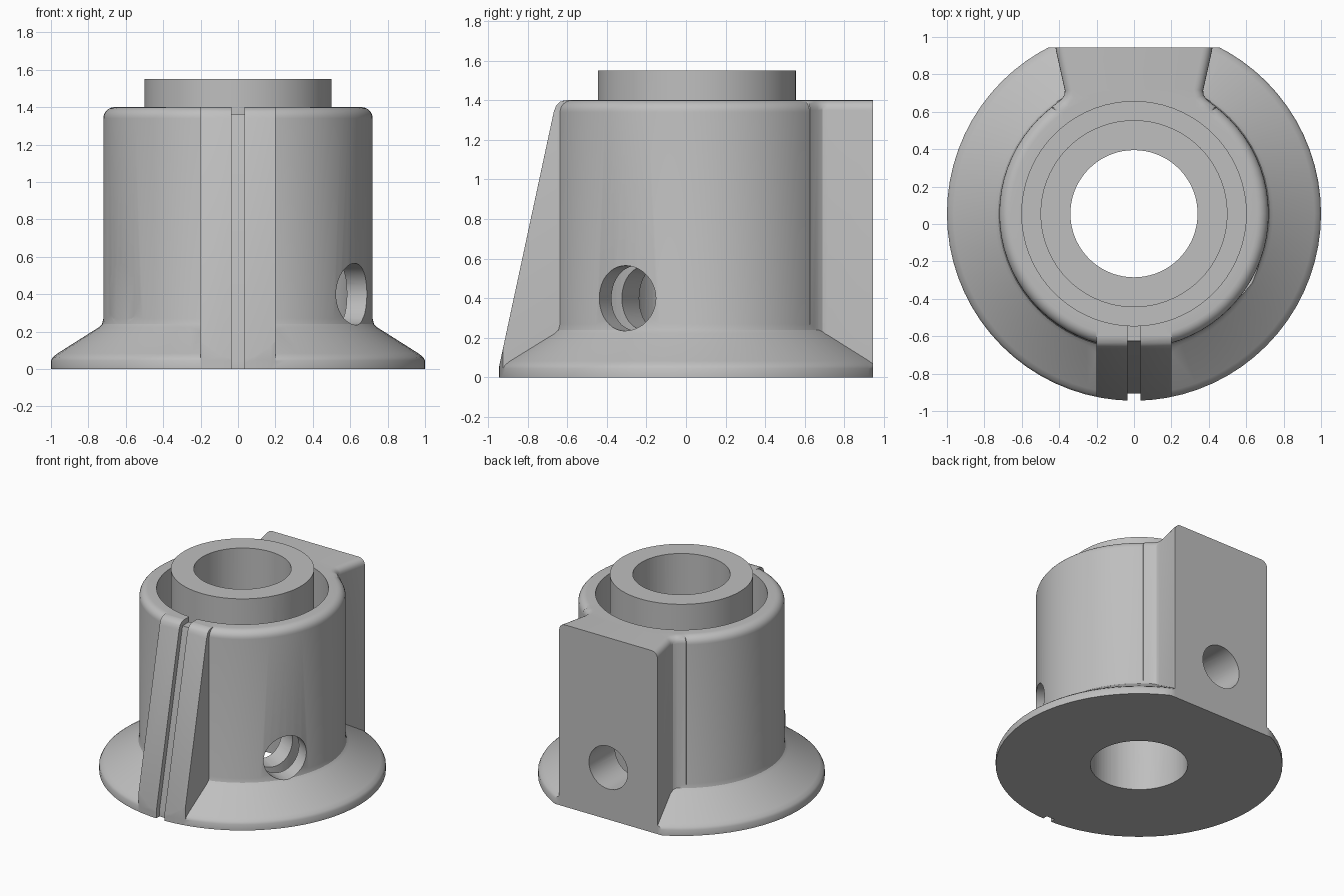
import bpy, bmesh
from math import pi, sin, cos
from mathutils import Matrix, Vector

CY = 0.055          # y of the main axis
TOP = 1.40          # top of the body
SEG = 72

if "Cube" in bpy.data.objects:
    bpy.data.objects.remove(bpy.data.objects["Cube"])

grey = bpy.data.materials.new("matte grey")
grey.use_nodes = True
grey.diffuse_color = (0.52, 0.52, 0.52, 1)
grey.node_tree.nodes["Principled BSDF"].inputs["Base Color"].default_value = (0.52, 0.52, 0.52, 1)


def finish(bm, name):
    bmesh.ops.recalc_face_normals(bm, faces=bm.faces)
    mesh = bpy.data.meshes.new(name)
    bm.to_mesh(mesh)
    bm.free()
    mesh.materials.append(grey)
    obj = bpy.data.objects.new(name, mesh)
    bpy.context.collection.objects.link(obj)
    return obj


def lathe(name, profile):
    """Revolve an (r, z) profile that starts and ends on the axis."""
    bm = bmesh.new()
    verts = [bm.verts.new((r, CY, z)) for r, z in profile]
    edges = [bm.edges.new(p) for p in zip(verts, verts[1:])]
    bmesh.ops.spin(bm, geom=verts + edges, cent=(0, CY, 0), axis=(0, 0, 1),
                   angle=2 * pi, steps=SEG, use_merge=True)
    bmesh.ops.remove_doubles(bm, verts=bm.verts, dist=1e-5)
    return finish(bm, name)


def cylinder(name, r, z0, z1):
    return lathe(name, [(0, z0), (r, z0), (r, z1), (0, z1)])


def prism(points, move):
    """Extrude a flat outline by the vector move."""
    bm = bmesh.new()
    face = bm.faces.new([bm.verts.new(p) for p in points])
    out = bmesh.ops.extrude_face_region(bm, geom=[face], use_keep_orig=True)
    moved = [v for v in out["geom"] if isinstance(v, bmesh.types.BMVert)]
    bmesh.ops.translate(bm, verts=moved, vec=move)
    bmesh.ops.recalc_face_normals(bm, faces=bm.faces)
    return bm


def side_prism(half, outline):
    return prism([(-half, y, z) for y, z in outline], (2 * half, 0, 0))


def combine(target, tool, operation):
    mod = target.modifiers.new(operation.lower(), 'BOOLEAN')
    mod.operation, mod.solver, mod.object = operation, 'EXACT', tool
    bpy.ops.object.select_all(action='DESELECT')
    bpy.context.view_layer.objects.active = target
    target.select_set(True)
    bpy.ops.object.modifier_apply(modifier=mod.name)
    bpy.data.objects.remove(tool)


# Flared base and round body with a softened rim
rim = [(0.66 + 0.06 * cos(a * pi / 12), TOP - 0.06 + 0.06 * sin(a * pi / 12)) for a in range(7)]
housing = lathe("housing", [(0, 0), (1, 0), (1, 0.045), (0.99, 0.063), (0.965, 0.083),
                            (0.745, 0.222), (0.727, 0.24), (0.72, 0.27)] + rim + [(0, TOP)])

# Back block: dovetail outline with filleted roots and rounded top sides
half = [(0.42, 0.96), (0.418, 0.93), (0.37, 0.715), (0.372, 0.69), (0.39, 0.665),
        (0.44, 0.626), (0.42, 0.5)]
outline = half + [(-x, y) for x, y in reversed(half)]
bm = prism([(x, y, 0) for x, y in outline], (0, 0, TOP))
sides = [e for e in bm.edges
         if all(v.co.z > 1 for v in e.verts) and e.verts[0].co.x * e.verts[1].co.x > 0]
bmesh.ops.bevel(bm, geom=sides, offset=0.05, segments=5, profile=0.5,
                affect='EDGES', clamp_overlap=False)
combine(housing, finish(bm, "back_block"), 'UNION')

# Sloping front rib, trimmed to the round base
bm = side_prism(0.2, [(-0.97, 0), (-0.955, 0.005), (-0.945, 0.05), (-0.668, 1.34), (-0.655, 1.375),
                      (-0.635, 1.393), (-0.605, TOP), (-0.5, TOP), (-0.5, 0)])
slope = [e for e in bm.edges
         if abs(e.verts[0].co.x - e.verts[1].co.x) < 1e-4
         and all(v.co.y < -0.6 and v.co.z > 0.01 for v in e.verts)]
bmesh.ops.bevel(bm, geom=slope, offset=0.012, segments=3, profile=0.5,
                affect='EDGES', clamp_overlap=True)
rib = finish(bm, "front_rib")
combine(rib, cylinder("trim", 1, -0.1, 2), 'INTERSECT')
combine(housing, rib, 'UNION')

# Flat back
flat = prism([(-2, 0.945, -1), (2, 0.945, -1), (2, 2, -1), (-2, 2, -1)], (0, 0, 4))
combine(housing, finish(flat, "flat_cutter"), 'DIFFERENCE')

# Narrow channel down the front rib and over the rim
slot = side_prism(0.035, [(-1.2, -0.1), (-0.905, -0.1), (-0.905, 0.05), (-0.625, 1.36),
                          (-0.5, 1.36), (-0.5, 1.5), (-1.2, 1.5)])
combine(housing, finish(slot, "slot_cutter"), 'DIFFERENCE')

# Deep well, inner tube and through bore
combine(housing, cylinder("well_cutter", 0.6, 0.08, 2), 'DIFFERENCE')
combine(housing, cylinder("inner_tube", 0.5, 0.04, 1.55), 'UNION')
combine(housing, cylinder("bore_cutter", 0.34, -0.5, 2), 'DIFFERENCE')

# Three radial holes, a third of a turn apart
for turn in (pi / 2, -pi / 6, pi * 7 / 6):
    bm = bmesh.new()
    bmesh.ops.create_cone(bm, cap_ends=True, segments=40, radius1=0.165, radius2=0.165, depth=1)
    place = (Matrix.Translation((0, CY, 0.4)) @ Matrix.Rotation(turn, 4, 'Z')
             @ Matrix.Translation((0.7, 0, 0)) @ Matrix.Rotation(pi / 2, 4, 'Y'))
    bm.transform(place)
    combine(housing, finish(bm, "hole_cutter"), 'DIFFERENCE')

bpy.context.view_layer.objects.active = housing
housing.select_set(True)
bpy.ops.object.shade_smooth_by_angle(angle=pi / 6)
